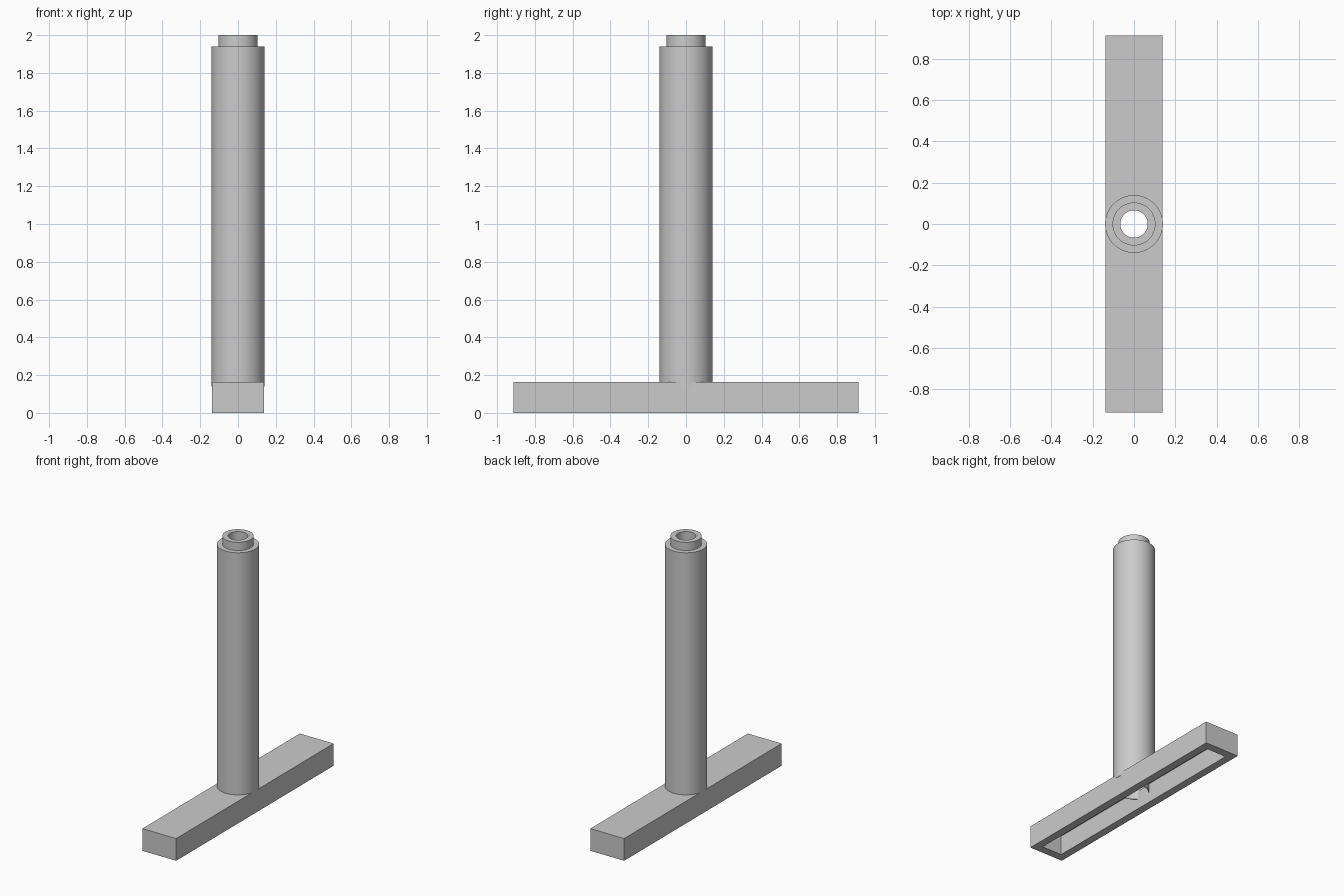
import bpy
import math

cube = bpy.data.objects.get("Cube")
if cube:
    bpy.data.objects.remove(cube, do_unlink=True)

SEGMENTS = 48
grey = bpy.data.materials.new("light_grey")
grey.use_nodes = True
COLOUR = (0.6, 0.6, 0.6, 1)
grey.diffuse_color = COLOUR
grey.node_tree.nodes["Principled BSDF"].inputs["Base Color"].default_value = COLOUR


def box(name, half_x, half_y, z0, z1):
    bpy.ops.mesh.primitive_cube_add(size=2, location=(0, 0, (z0 + z1) / 2))
    obj = bpy.context.object
    obj.name = name
    obj.scale = (half_x, half_y, (z1 - z0) / 2)
    bpy.ops.object.transform_apply(location=True, rotation=False, scale=True)
    return obj


def lathe(name, profile):
    """Revolve a closed (radius, height) loop around the z axis."""
    n = len(profile)
    verts, faces = [], []
    for s in range(SEGMENTS):
        a = 2 * math.pi * s / SEGMENTS
        verts += [(r * math.cos(a), r * math.sin(a), z) for r, z in profile]
        nxt = (s + 1) % SEGMENTS
        for i in range(n):
            j = (i + 1) % n
            faces.append((s * n + i, s * n + j, nxt * n + j, nxt * n + i))
    mesh = bpy.data.meshes.new(name)
    mesh.from_pydata(verts, [], [f[::-1] for f in faces])
    obj = bpy.data.objects.new(name, mesh)
    bpy.context.collection.objects.link(obj)
    return obj


def cut(target, cutter):
    mod = target.modifiers.new(cutter.name, "BOOLEAN")
    mod.operation = "DIFFERENCE"
    mod.solver = "EXACT"
    mod.object = cutter
    bpy.context.view_layer.objects.active = target
    bpy.ops.object.modifier_apply(modifier=mod.name)
    bpy.data.objects.remove(cutter, do_unlink=True)


# Long base bar, hollow underneath, with an opening into the column
base = box("base_bar", 0.137, 0.913, 0, 0.163)
cut(base, box("recess_cutter", 0.08, 0.853, -0.05, 0.141))
bpy.ops.mesh.primitive_cylinder_add(vertices=SEGMENTS, radius=0.098, depth=0.1,
                                    location=(0, 0, 0.185))
cut(base, bpy.context.object)
base.data.materials.clear()
base.data.materials.append(grey)

# Column with a collar on top, a through bore and a socket rim below
column = lathe("column", [
    (0.066, 2.0), (0.104, 2.0), (0.104, 1.94), (0.14, 1.94),
    (0.14, 0.14), (0.1, 0.14), (0.1, 0.075), (0.096, 0.075),
    (0.096, 0.25), (0.066, 0.25)])
column.data.materials.append(grey)

bpy.ops.object.select_all(action="DESELECT")
column.select_set(True)
bpy.context.view_layer.objects.active = column
bpy.ops.object.mode_set(mode="EDIT")
bpy.ops.mesh.select_all(action="SELECT")
bpy.ops.mesh.normals_make_consistent(inside=False)
bpy.ops.object.mode_set(mode="OBJECT")
bpy.ops.object.shade_smooth_by_angle(angle=math.radians(30))
